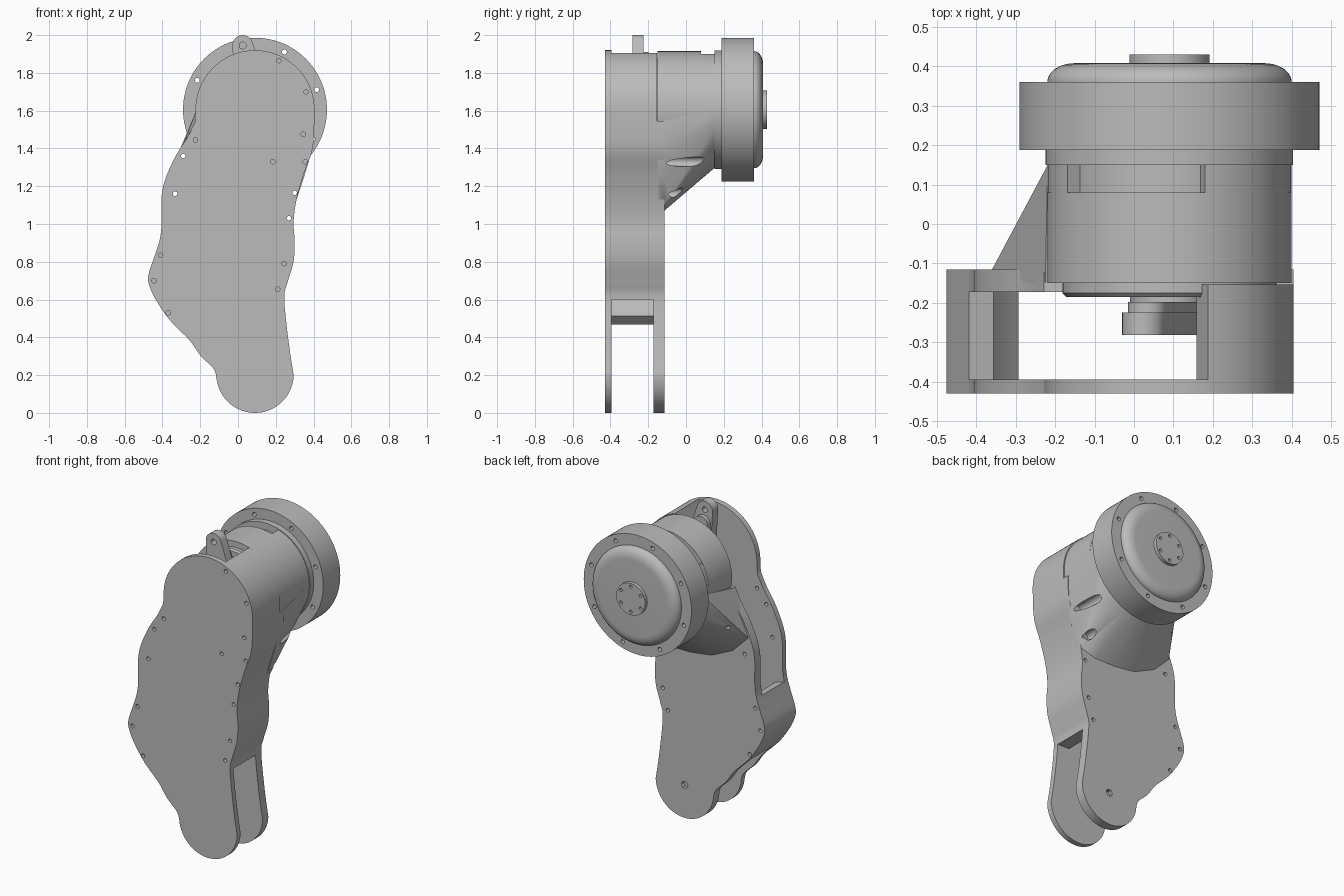
import bpy, bmesh, math
from mathutils import Vector
from mathutils.geometry import convex_hull_2d

if "Cube" in bpy.data.objects:
    bpy.data.objects.remove(bpy.data.objects["Cube"])

grey = bpy.data.materials.new("machined grey")
grey.use_nodes = True
grey.diffuse_color = (0.5, 0.5, 0.5, 1)
grey.node_tree.nodes["Principled BSDF"].inputs["Base Color"].default_value = (0.5, 0.5, 0.5, 1)

CX, CZ = 0.09, 1.605      # motor axis
FRONT, BACK = -0.43, -0.115


def finish(name, bm):
    bmesh.ops.recalc_face_normals(bm, faces=bm.faces)
    mesh = bpy.data.meshes.new(name)
    bm.to_mesh(mesh)
    bm.free()
    obj = bpy.data.objects.new(name, mesh)
    bpy.context.collection.objects.link(obj)
    mesh.materials.append(grey)
    return obj


def prism(name, pts, y0, y1):
    """Extrude an x-z outline along y."""
    bm = bmesh.new()
    face = bm.faces.new([bm.verts.new((x, y0, z)) for x, z in pts])
    new = bmesh.ops.extrude_face_region(bm, geom=[face])["geom"]
    bmesh.ops.translate(bm, verts=[v for v in new if isinstance(v, bmesh.types.BMVert)],
                        vec=(0, y1 - y0, 0))
    return finish(name, bm)


def circle(x, z, r, n=64, start=0, end=360):
    full = end - start == 360
    return [(x + r * math.cos(a), z + r * math.sin(a)) for a in
            (math.radians(start + (end - start) * i / (n if full else n - 1)) for i in range(n))]


def lathe(name, profile, n=96):
    """Turn (radius, y) points around the motor axis, with closed ends."""
    bm = bmesh.new()
    rings = [[bm.verts.new((x, y, z)) for x, z in circle(CX, CZ, r, n)] for r, y in profile]
    for a, b in zip(rings, rings[1:]):
        for i in range(n):
            bm.faces.new((a[i], a[(i + 1) % n], b[(i + 1) % n], b[i]))
    bm.faces.new(rings[0])
    bm.faces.new(rings[-1])
    return finish(name, bm)


def hull(pts):
    return [pts[i] for i in convex_hull_2d(pts)]


def drill(obj, spots, r, y0, y1, n=16):
    """Cut round holes running along y."""
    bm = bmesh.new()
    for x, z in spots:
        lo, hi = ([bm.verts.new((px, y, pz)) for px, pz in circle(x, z, r, n)] for y in (y0, y1))
        bm.faces.new(lo)
        bm.faces.new(hi)
        for i in range(n):
            bm.faces.new((lo[i], lo[(i + 1) % n], hi[(i + 1) % n], hi[i]))
    cutter = finish("hole_cutter", bm)
    cutter.hide_render = True
    mod = obj.modifiers.new("holes", "BOOLEAN")
    mod.operation, mod.solver, mod.object = "DIFFERENCE", "EXACT", cutter
    bpy.context.view_layer.objects.active = obj
    bpy.ops.object.modifier_apply(modifier=mod.name)
    bpy.data.objects.remove(cutter)


def spline(pts, steps=5):
    out = []
    for i in range(len(pts) - 1):
        p0, p1, p2, p3 = (Vector(pts[max(0, min(len(pts) - 1, i + k))]) for k in (-1, 0, 1, 2))
        for s in range(steps):
            t = s / steps
            out.append(tuple(0.5 * (2 * p1 + (p2 - p0) * t + (2 * p0 - 5 * p1 + 4 * p2 - p3) * t * t
                                    + (3 * p1 - p0 - 3 * p2 + p3) * t ** 3)))
    return out + [tuple(pts[-1])]


def wall_strip(pts, thick):
    """Band of given thickness lying inside a counter-clockwise path."""
    inner = []
    for i, p in enumerate(pts):
        d = (Vector(pts[min(i + 1, len(pts) - 1)]) - Vector(pts[max(i - 1, 0)])).normalized()
        inner.append((p[0] - d.y * thick, p[1] + d.x * thick))
    return pts + inner[::-1]


# Leg silhouette: right edge, round head, left edge, round foot
right_edge = spline([(.295, .2), (.27, .36), (.245, .6), (.262, .69), (.294, .8), (.3, .91),
                     (.294, 1.01), (.31, 1.13), (.35, 1.27), (.395, 1.4), (.405, 1.57)])
head = circle(CX, CZ, .315, 48, 0, 178)
left_edge = spline([(-.228, 1.54), (-.27, 1.455), (-.33, 1.36), (-.384, 1.24), (-.405, 1.14),
                    (-.405, 1.0), (-.415, .915), (-.44, .835), (-.474, .73), (-.468, .67),
                    (-.43, .59), (-.36, .49), (-.257, .385), (-.2, .305), (-.13, .235),
                    (-.115, .19)])
foot = circle(CX, .205, .205, 32, 185, 355)
outline = right_edge + head + left_edge + foot

front_plate = prism("front_plate", outline, FRONT, -.395)
back_plate = prism("back_plate", [p for p in outline if p[1] < 1.55], -.173, BACK)

# Side walls joining the two plates
right_path = [p for p in right_edge if p[1] >= .6] + [p for p in head if p[0] > .18]
right_wall = prism("right_side_wall", wall_strip(right_path, .085), -.396, -.153)
left_path = [p for p in left_edge if .45 < p[1] < .9]
left_wall = prism("left_side_wall", wall_strip(left_path, .065), -.396, -.172)

# Sloped gusset carrying the motor on the back plate
bm = bmesh.new()
base = [(.395, 1.4), (.4, 1.54), (-.225, 1.54), (-.29, 1.42), (-.36, 1.27), (-.25, 1.16),
        (-.1, 1.09), (.05, 1.07), (.2, 1.07), (.3, 1.1), (.35, 1.25)]
for x, z in base:
    for y in (-.15, BACK):
        bm.verts.new((x, y, z))
for x, z in circle(CX, CZ, .309, 49, 180, 359.9):
    bm.verts.new((x, .15, z))
res = bmesh.ops.convex_hull(bm, input=bm.verts)
loose = [v for v in bm.verts if not v.link_faces]
bmesh.ops.delete(bm, geom=loose, context="VERTS")
gusset = finish("motor_gusset", bm)

# Screw holes
through = [(-.29, 1.36), (-.333, 1.16), (.3, 1.165), (.27, 1.03)]
blind = [(-.225, 1.445), (-.41, .835), (-.445, .7), (-.37, .53), (.21, .655), (.245, .79),
         (.355, 1.33), (.185, 1.33), (.345, 1.475), (.36, 1.7), (.215, 1.865)]
drill(front_plate, through + blind, .012, -.5, -.3)
drill(back_plate, through + [p for p in blind if p[1] < 1], .012, -.3, 0)
drill(back_plate, [(CX, .21)], .024, -.14, 0, 6)
drill(right_wall, through, .012, -.5, 0)
drill(gusset, through, .012, -.3, .3)
drill(gusset, [(.345, 1.33), (.29, 1.165)], .026, -.1, .3, 24)

# Motor body with its front boss
lathe("motor_body", [(.1, -.2), (.1, -.185), (.262, -.185), (.272, -.175), (.272, -.15),
                     (.31, -.15), (.31, .08), (.27, .08), (.27, .152)])
# Rear sleeve, open at the top
ring = circle(CX, CZ, .309, 80, 147, 433)
prism("motor_sleeve", ring + circle(CX, CZ, .265, 80, 147, 433)[::-1], .08, .152)
lathe("sleeve_rim", [(.314, .15), (.314, .192)])

# Large bolted flange
flange = lathe("bolted_flange", [(.381, .188), (.381, .36)])
drill(flange, circle(CX, CZ, .343, 8, 18, 378), .013, .1, .5)

# Rounded end cap and hub disc
fillet = [(.24 + .07 * math.cos(a), .36 + .048 * math.sin(a))
          for a in (math.pi / 2 * i / 10 for i in range(11))]
lathe("end_cap", [(.31, .355)] + fillet)
hub = lathe("hub_disc", [(.102, .4), (.102, .43)])
drill(hub, circle(CX, CZ, .08, 6, 30, 390), .01, .415, .5)

# Crank arm on the motor's front shaft
arm = prism("crank_arm", hull(circle(.025, 1.945, .055, 32) + circle(CX, CZ, .1, 48)), -.282, -.225)
drill(arm, [(.025, 1.945)], .018, -.4, 0)
prism("crank_rib", hull(circle(.035, 1.86, .05, 32) + circle(CX, CZ, .1, 48)), -.226, -.198)

# Smooth curved sides, keep edges sharp
for obj in bpy.context.scene.objects:
    obj.select_set(obj.type == "MESH")
    if obj.type == "MESH":
        bpy.context.view_layer.objects.active = obj
bpy.ops.object.shade_smooth_by_angle(angle=math.radians(30))
